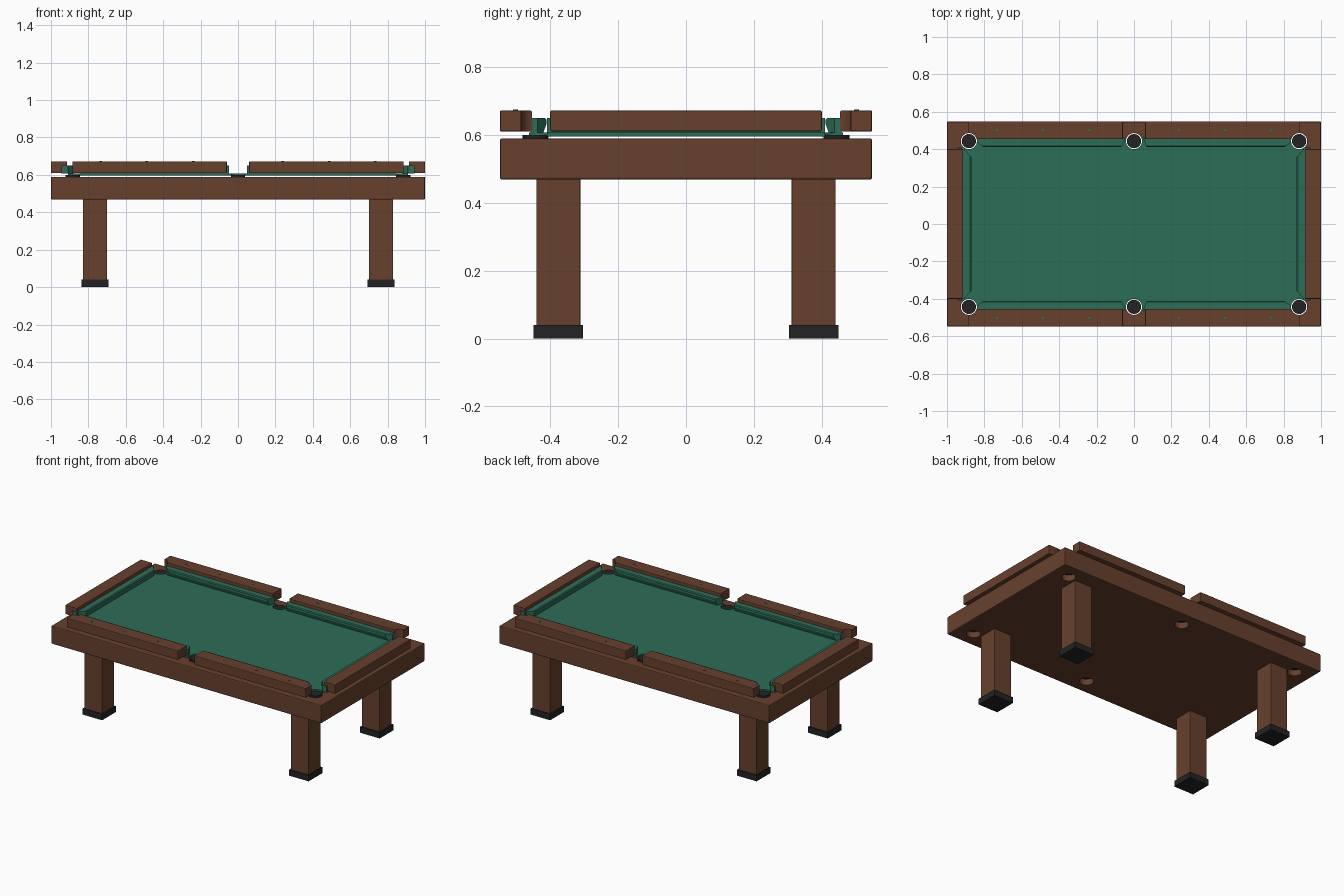
import bpy, bmesh
from mathutils import Matrix, Vector

if "Cube" in bpy.data.objects:
    bpy.data.objects.remove(bpy.data.objects["Cube"])


def material(name, rgb):
    m = bpy.data.materials.new(name)
    m.diffuse_color = (*rgb, 1)
    m.use_nodes = True
    m.node_tree.nodes["Principled BSDF"].inputs["Base Color"].default_value = m.diffuse_color
    return m


WOOD = material("brown wood", (0.135, 0.052, 0.027))
FELT = material("green felt", (0.027, 0.155, 0.096))
BLACK = material("black rubber", (0.017, 0.017, 0.018))


def finish(name, bm, mat, bevel=0.0, cutter=None):
    bmesh.ops.recalc_face_normals(bm, faces=bm.faces[:])
    me = bpy.data.meshes.new(name)
    bm.to_mesh(me)
    bm.free()
    ob = bpy.data.objects.new(name, me)
    bpy.context.collection.objects.link(ob)
    if mat:
        me.materials.append(mat)
    if bevel:
        b = ob.modifiers.new("rounded edges", 'BEVEL')
        b.width, b.segments = bevel, 2
    if cutter:
        c = ob.modifiers.new("pocket holes", 'BOOLEAN')
        c.operation, c.solver, c.object = 'DIFFERENCE', 'EXACT', cutter
    return ob


def box(name, lo, hi, mat, bevel=0.0, cutter=None):
    bm = bmesh.new()
    bmesh.ops.create_cube(bm, size=1)
    lo, hi = Vector(lo), Vector(hi)
    for v in bm.verts:
        v.co = Vector([(lo[i] + hi[i]) / 2 + v.co[i] * (hi[i] - lo[i]) for i in range(3)])
    return finish(name, bm, mat, bevel, cutter)


def cylinders(name, points, r, z0, z1, mat, segments=32):
    bm = bmesh.new()
    for x, y in points:
        bmesh.ops.create_cone(bm, cap_ends=True, segments=segments, radius1=r, radius2=r,
                              depth=z1 - z0, matrix=Matrix.Translation((x, y, (z0 + z1) / 2)))
    return finish(name, bm, mat)


def cushion(name, front, back, cutter):
    """Tapered cushion: front and back are edges ((x, y), (x, y)) in plan."""
    bm = bmesh.new()
    (f0, f1), (b0, b1) = front, back

    def mix(a, b, t):
        return a[0] + (b[0] - a[0]) * t, a[1] + (b[1] - a[1]) * t
    rings = []
    for f, b in ((f0, b0), (f1, b1)):
        section = ((b, 0.607), (mix(f, b, 0.2), 0.607), (f, 0.632), (f, 0.645),
                   (mix(f, b, 0.12), 0.65), (b, 0.65))
        rings.append([bm.verts.new((*p, z)) for p, z in section])
    n = len(rings[0])
    for i in range(n):
        j = (i + 1) % n
        bm.faces.new((rings[0][i], rings[0][j], rings[1][j], rings[1][i]))
    bm.faces.new(rings[0])
    bm.faces.new(rings[1][::-1])
    return finish(name, bm, FELT, 0, cutter)


SIGNS = (-1, 1)
pockets = [(x, y * s) for s in SIGNS for x, y in ((-0.883, 0.443), (0, 0.443), (0.883, 0.443))]

# Hidden cutter for the six pockets
cutter = cylinders("pocket_cutter", pockets, 0.043, 0.4, 0.8, None)
cutter.hide_render = True
cutter.hide_viewport = True
cutter.display_type = 'WIRE'

# Table body, playing cloth and pocket liners
box("table_body", (-1, -0.548, 0.468), (1, 0.548, 0.59), WOOD, 0.006, cutter)
box("playing_cloth", (-0.91, -0.462, 0.596), (0.91, 0.462, 0.607), FELT, 0, cutter)
pocket_obj = cylinders("pocket_liners", pockets, 0.038, 0.505, 0.6, BLACK)
pocket_obj.select_set(True)
bpy.context.view_layer.objects.active = pocket_obj
bpy.ops.object.shade_smooth_by_angle()

# Legs and feet
for sx in SIGNS:
    for sy in SIGNS:
        x, y = 0.765 * sx, 0.376 * sy
        box("leg", (x - 0.065, y - 0.065, 0.02), (x + 0.065, y + 0.065, 0.475), WOOD, 0.004)
        box("foot", (x - 0.073, y - 0.073, 0), (x + 0.073, y + 0.073, 0.04), BLACK, 0.001)

# Long rails with cushions, two on each side
for sx in SIGNS:
    for sy in SIGNS:
        xs = sorted((0.06 * sx, 0.885 * sx))
        ys = sorted((0.454 * sy, 0.548 * sy))
        box("long_rail", (xs[0], ys[0], 0.61), (xs[1], ys[1], 0.672), WOOD, 0.004, cutter)
        cushion("long_cushion",
                ((0.068 * sx, 0.411 * sy), (0.805 * sx, 0.411 * sy)),
                ((0.048 * sx, 0.458 * sy), (0.87 * sx, 0.458 * sy)), cutter)

# Short rails with cushions, one at each end
for sx in SIGNS:
    xs = sorted((0.914 * sx, sx))
    box("short_rail", (xs[0], -0.4, 0.61), (xs[1], 0.4, 0.672), WOOD, 0.004, cutter)
    cushion("short_cushion",
            ((0.87 * sx, -0.358), (0.87 * sx, 0.358)),
            ((0.918 * sx, -0.41), (0.918 * sx, 0.41)), cutter)
    # Cushion tips that show past the rail ends
    for sy in SIGNS:
        tx, ty = sorted((0.905 * sx, 0.944 * sx)), sorted((0.39 * sy, 0.41 * sy))
        box("cushion_tip", (tx[0], ty[0], 0.607), (tx[1], ty[1], 0.65), FELT, 0, cutter)

# Sight markers on the long rails
marks = [(x * sx, 0.502 * sy) for x in (0.24, 0.487, 0.733) for sx in SIGNS for sy in SIGNS]
cylinders("sight_markers", marks, 0.007, 0.668, 0.6745, FELT, 12)
